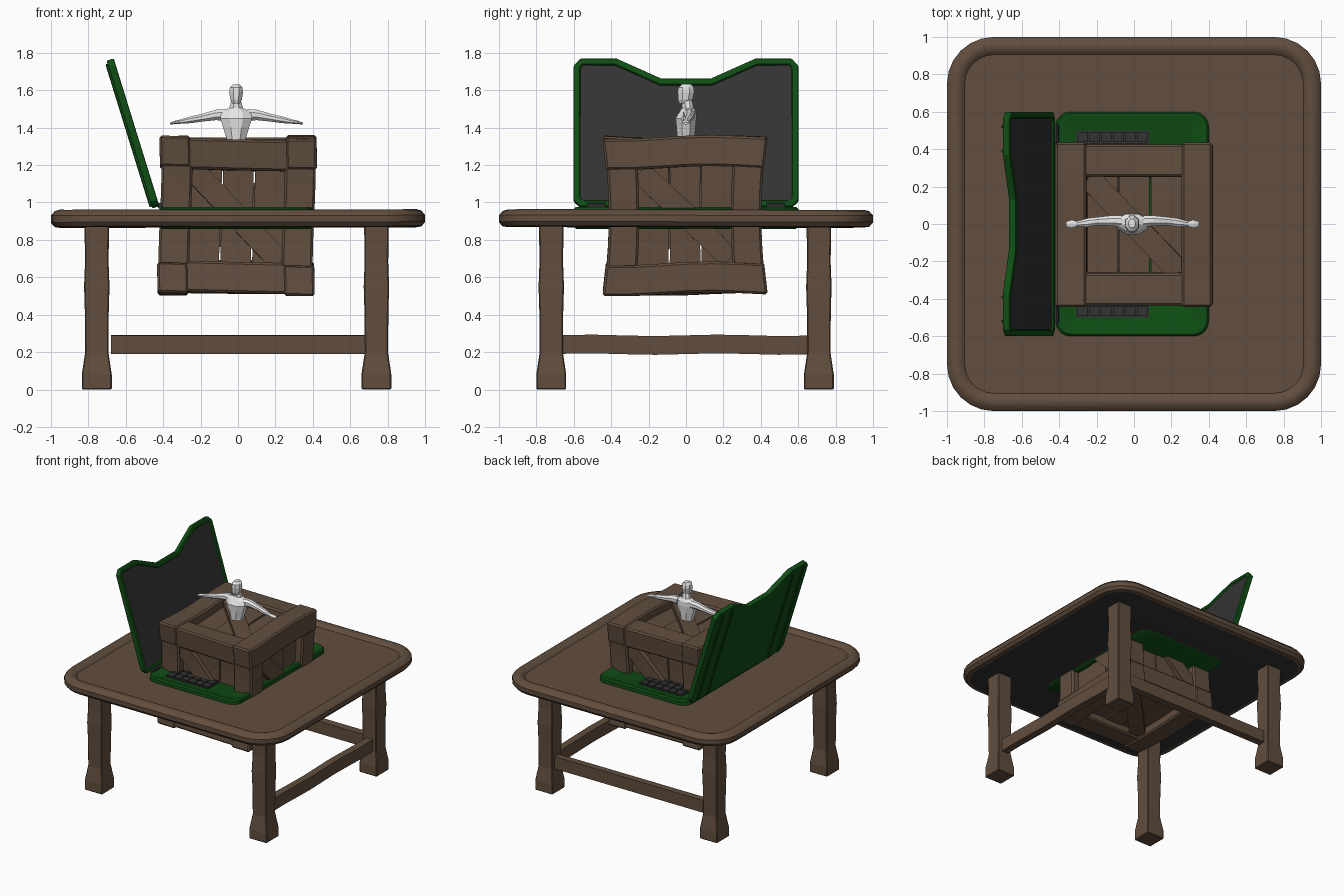
import bpy, bmesh, math
from math import sin, cos, pi
from mathutils import Matrix, Vector

if "Cube" in bpy.data.objects:
    bpy.data.objects.remove(bpy.data.objects["Cube"])


def material(name, rgb):
    m = bpy.data.materials.new(name)
    m.use_nodes = True
    m.diffuse_color = (*rgb, 1)
    bsdf = m.node_tree.nodes["Principled BSDF"]
    bsdf.inputs["Base Color"].default_value = (*rgb, 1)
    bsdf.inputs["Roughness"].default_value = 0.8
    return m


WOOD = material("brown wood", (0.12, 0.076, 0.048))
GREEN = material("dark green", (0.005, 0.075, 0.007))
DARK = material("charcoal", (0.033, 0.033, 0.034))
PALE = material("pale grey", (0.8, 0.8, 0.8))


def finish(bm, name, mats, bevel=0, segments=2, smooth=False):
    bmesh.ops.recalc_face_normals(bm, faces=bm.faces[:])
    mesh = bpy.data.meshes.new(name)
    bm.to_mesh(mesh)
    bm.free()
    for m in mats:
        mesh.materials.append(m)
    ob = bpy.data.objects.new(name, mesh)
    bpy.context.collection.objects.link(ob)
    if bevel:
        mod = ob.modifiers.new("soft edges", "BEVEL")
        mod.width, mod.segments = bevel, segments
    if smooth:
        bpy.ops.object.select_all(action="DESELECT")
        ob.select_set(True)
        bpy.context.view_layer.objects.active = ob
        bpy.ops.object.shade_smooth_by_angle(angle=math.radians(40))


def loft(bm, rings):
    """Skin a list of point rings and cap both ends; returns the caps."""
    rows = [[bm.verts.new(p) for p in ring] for ring in rings]
    n = len(rows[0])
    for a, b in zip(rows, rows[1:]):
        for i in range(n):
            bm.faces.new((a[i], a[(i + 1) % n], b[(i + 1) % n], b[i]))
    return bm.faces.new(rows[0][::-1]), bm.faces.new(rows[-1])


SQUARE = ((1, 1), (-1, 1), (-1, -1), (1, -1))


def box(bm, centre, size, matrix=Matrix(), cuts=0):
    """Box, optionally cut into slices along its longest side."""
    axis = max(range(3), key=lambda i: size[i])
    rings = []
    for k in range(cuts + 2):
        ring = []
        for a, b in SQUARE:
            p = Vector(centre)
            p[axis] += size[axis] * (k / (cuts + 1) - 0.5)
            p[(axis + 1) % 3] += a * size[(axis + 1) % 3] / 2
            p[(axis + 2) % 3] += b * size[(axis + 2) % 3] / 2
            ring.append(matrix @ p)
        rings.append(ring)
    loft(bm, rings)


def rounded(hx, hy, r, z, cx=0, steps=6):
    """Rounded rectangle ring at height z."""
    ring = []
    for q, (sx, sy) in enumerate(SQUARE):
        for k in range(steps + 1):
            a = (q + k / steps) * pi / 2
            ring.append((cx + sx * (hx - r) + r * cos(a), sy * (hy - r) + r * sin(a), z))
    return ring


# Table top with a rolled rim and a dark underside
bm = bmesh.new()
profile = [(0.05, 0.868), (0.02, 0.872), (0, 0.895), (0, 0.93), (0.02, 0.953),
           (0.048, 0.961), (0.075, 0.955), (0.095, 0.936)]
under, floor = loft(bm, [rounded(1 - d, 1 - d, 0.25 - d, z) for d, z in profile])
under.material_index = 1
for v in bm.verts:
    v.co.z += 0.004 * sin(4 * v.co.x + 3 * v.co.y)
finish(bm, "table_top", [WOOD, DARK], smooth=True)

# Legs with flared feet
leg_profile = [(0, 0.08), (0.08, 0.08), (0.2, 0.062), (0.42, 0.064),
               (0.55, 0.068), (0.68, 0.063), (0.9, 0.066)]
for side, x in (("right", -0.755), ("left", 0.74)):
    for end, y in (("front", -0.72), ("back", 0.71)):
        bm = bmesh.new()
        loft(bm, [[(x + sx * h, y + sy * h, z) for sx, sy in SQUARE] for z, h in leg_profile])
        finish(bm, f"{end}_{side}_leg", [WOOD], 0.006, 1)

# Two stretchers between the legs
for name, centre, size in (("back_stretcher", (0, 0.71, 0.24), (1.36, 0.06, 0.1)),
                           ("left_stretcher", (0.74, 0, 0.24), (0.06, 1.32, 0.1))):
    bm = bmesh.new()
    box(bm, centre, size, cuts=7)
    for v in bm.verts:
        v.co.z += 0.004 * sin(9 * v.co.y)
    finish(bm, name, [WOOD])


# Crate, warped a little like old timber
CRATE = Matrix.Translation((-0.005, -0.005, 0.93))


def warp(bm):
    for v in bm.verts:
        x, y, z = v.co
        v.co.y = y * (0.98 + 0.4 * z * z)
        v.co.z = z + 0.009 * sin(7 * y + 2 * x) + 0.02 * x * y
        v.co.x = x + 0.008 * sin(6 * z)
    bmesh.ops.transform(bm, matrix=CRATE, verts=bm.verts[:])


bm = bmesh.new()
B, E = 0.165, 0.42
c = E - B / 2
for a in (-1, 1):
    for b in (-1, 1):
        box(bm, (a * c, 0, b * c), (B, 2 * E, B), cuts=5)
        box(bm, (0, a * (c - 0.008), b * (c - 0.01)), (2 * E - 0.02, B, B), cuts=5)
        box(bm, (a * (c - 0.008), b * (c - 0.004), 0), (B, B, 2 * E - 0.3), cuts=5)
warp(bm)
finish(bm, "crate_frame", [WOOD], 0.012, 1)

# Recessed boards and a diagonal brace on all six crate faces
turns = [Matrix.Rotation(k * pi / 2, 4, "Z") @ Matrix.Rotation(pi / 2, 4, "X") for k in range(4)]
turns += [Matrix(), Matrix.Rotation(pi, 4, "X")]
boards, braces = bmesh.new(), bmesh.new()
for turn in turns:
    for k in (-1, 0, 1):
        box(boards, (k * 0.17, 0, E - 0.075 - 0.006 * abs(k)), (0.163, 0.54, 0.03), turn, cuts=3)
    box(braces, (0, 0, E - 0.045), (0.68, 0.12, 0.045),
        turn @ Matrix.Rotation(-pi / 4, 4, "Z"), cuts=3)
for bm, name in ((boards, "crate_boards"), (braces, "crate_braces")):
    warp(bm)
    finish(bm, name, [WOOD])

# Laptop base: shallow tray sunk through the table
bm = bmesh.new()
tray = [(0.015, 0.858), (0, 0.87), (0, 0.965), (0.01, 0.976), (0.03, 0.976), (0.075, 0.957)]
loft(bm, [rounded(0.41 - d, 0.6 - d, 0.08 - d / 2, z, -0.01, 4) for d, z in tray])
finish(bm, "laptop_base", [GREEN], smooth=True)

# Keyboard
bm = bmesh.new()
box(bm, (-0.115, 0, 0.957), (0.39, 1.0, 0.008))
for i in range(6):
    for j in range(16):
        box(bm, (-0.275 + i * 0.064, -0.465 + j * 0.062, 0.964), (0.056, 0.054, 0.014))
finish(bm, "keyboard", [DARK])

# Laptop lid with a notched top, inset screen and outer ribs
LID = Matrix.Translation((-0.42, 0, 0.98)) @ Matrix.Rotation(-0.3, 4, "Y")
half = [(0.565, 0), (0.6, 0.035), (0.6, 0.79), (0.565, 0.827), (0.37, 0.827), (0.13, 0.715)]
outline = half + [(-y, z) for y, z in reversed(half)]
bm = bmesh.new()
outer, screen = loft(bm, [[(d, y, z) for y, z in outline] for d in (-0.04, 0)])
bmesh.ops.recalc_face_normals(bm, faces=bm.faces[:])
bmesh.ops.inset_region(bm, faces=[screen], thickness=0.034, depth=0)
bmesh.ops.inset_region(bm, faces=[screen], thickness=0.002, depth=-0.012)
screen.material_index = 1
bmesh.ops.transform(bm, matrix=LID, verts=bm.verts[:])
finish(bm, "laptop_lid", [GREEN, DARK], 0.008)

bm = bmesh.new()
for y in (-0.52, -0.39, 0.39, 0.52):
    box(bm, (-0.043, y, 0.41), (0.018, 0.018, 0.8), LID)
finish(bm, "lid_ribs", [GREEN], 0.004, 1)

# Hinges
bm = bmesh.new()
for y in (-0.48, 0.48):
    bmesh.ops.create_cone(bm, cap_ends=True, segments=10, radius1=0.016, radius2=0.016, depth=0.1,
                          matrix=Matrix.Translation((-0.415, y, 0.982)) @ Matrix.Rotation(pi / 2, 4, "X"))
finish(bm, "hinges", [DARK])


# Low-poly figure with outstretched arms
def oval(centre, u, v, ru, rv, n=8):
    c, u, v = Vector(centre), Vector(u), Vector(v)
    return [c + u * ru * cos(2 * pi * (k + 0.5) / n) + v * rv * sin(2 * pi * (k + 0.5) / n)
            for k in range(n)]


def upright(name, sections):
    bm = bmesh.new()
    loft(bm, [oval((-0.01, y, z), (1, 0, 0), (0, 1, 0), rx, ry) for z, y, rx, ry in sections])
    finish(bm, name, [PALE])


upright("figure_torso", [(1.25, 0, 0.055, 0.045), (1.34, 0, 0.055, 0.05), (1.4, 0, 0.075, 0.055),
                         (1.45, 0, 0.092, 0.06), (1.485, 0.01, 0.085, 0.048),
                         (1.505, 0.01, 0.04, 0.034), (1.55, 0.005, 0.026, 0.028)])
upright("figure_head", [(1.528, -0.012, 0.022, 0.026), (1.55, -0.004, 0.033, 0.042),
                        (1.59, 0, 0.04, 0.048), (1.615, 0, 0.036, 0.044), (1.632, 0.004, 0.02, 0.026)])
arm = [(0.06, 0.015, 1.468, 0.034, 0.034), (0.11, 0.018, 1.468, 0.03, 0.03),
       (0.19, 0.015, 1.452, 0.024, 0.022), (0.24, 0.008, 1.443, 0.025, 0.02),
       (0.3, 0, 1.432, 0.015, 0.012), (0.325, 0, 1.429, 0.024, 0.01), (0.355, 0, 1.422, 0.014, 0.006)]
for side, s in (("left", 1), ("right", -1)):
    bm = bmesh.new()
    loft(bm, [oval((s * x - 0.008, y, z), (0, 1, 0), (0, 0, 1), ry, rz) for x, y, z, ry, rz in arm])
    finish(bm, f"figure_{side}_arm", [PALE])
